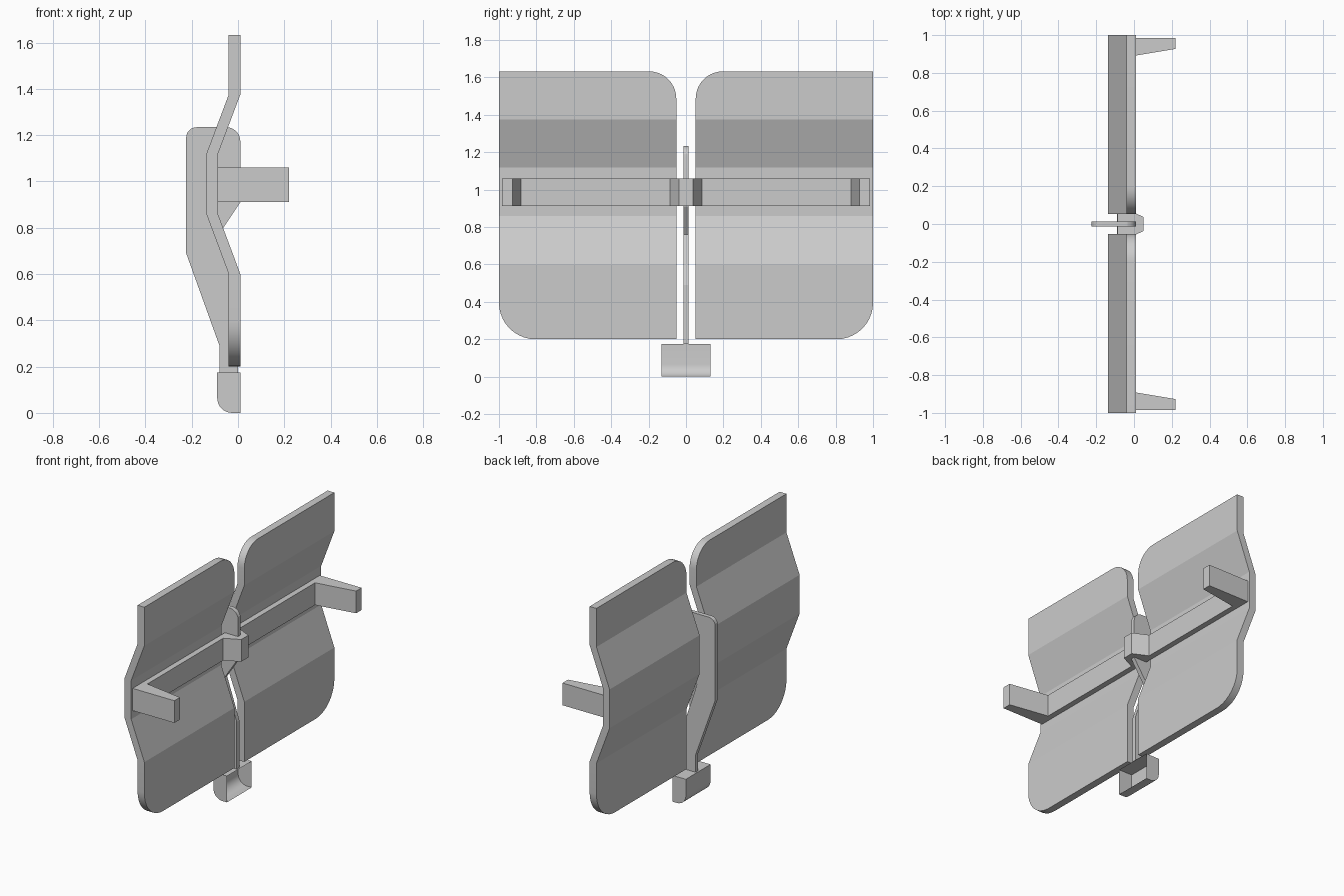
import bpy, bmesh, math
from mathutils import Vector

if "Cube" in bpy.data.objects:
    bpy.data.objects.remove(bpy.data.objects["Cube"])


def rounded(points, seg=10):
    """Outline from (u, v, radius) corners, with arcs where radius > 0."""
    out = []
    n = len(points)
    for i, (u, v, r) in enumerate(points):
        p = Vector((u, v))
        if r == 0:
            out.append(p)
            continue
        a = (Vector(points[i - 1][:2]) - p).normalized()
        b = (Vector(points[(i + 1) % n][:2]) - p).normalized()
        half = a.angle(b) / 2
        centre = p + (a + b).normalized() * (r / math.sin(half))
        start = p + a * (r / math.tan(half)) - centre
        end = p + b * (r / math.tan(half)) - centre
        sweep = math.pi - 2 * half
        for k in range(seg + 1):
            t = k / seg
            w0 = math.sin((1 - t) * sweep) / math.sin(sweep)
            w1 = math.sin(t * sweep) / math.sin(sweep)
            out.append(centre + start * w0 + end * w1)
    return out


def finish(bm, name):
    bmesh.ops.recalc_face_normals(bm, faces=bm.faces)
    mesh = bpy.data.meshes.new(name)
    bm.to_mesh(mesh)
    bm.free()
    obj = bpy.data.objects.new(name, mesh)
    bpy.context.collection.objects.link(obj)
    bpy.ops.object.select_all(action='DESELECT')
    obj.select_set(True)
    bpy.context.view_layer.objects.active = obj
    bpy.ops.object.shade_smooth_by_angle(angle=math.radians(15))
    return obj


def extrude(bm, vector):
    result = bmesh.ops.extrude_face_region(bm, geom=bm.faces[:], use_keep_orig=True)
    verts = [g for g in result["geom"] if isinstance(g, bmesh.types.BMVert)]
    bmesh.ops.translate(bm, verts=verts, vec=vector)


def prism(outline, place, vector):
    bm = bmesh.new()
    bm.faces.new([bm.verts.new(place(*p)) for p in outline])
    extrude(bm, Vector(vector))
    return bm


# Bent side panels: rounded outline, creased, then given thickness
bends = [(-1.0, 0.01), (0.6, 0.01), (0.86, -0.087), (1.118, -0.087), (1.375, 0.01), (3.0, 0.01)]


def bend_x(z):
    for (z0, x0), (z1, x1) in zip(bends, bends[1:]):
        if z <= z1:
            return x0 + (x1 - x0) * (z - z0) / (z1 - z0)
    return bends[-1][1]


bm = bmesh.new()
outline = rounded([(0.052, 0.2, 0), (1.0, 0.2, 0.195), (1.0, 1.632, 0), (0.052, 1.632, 0.145)])
bm.faces.new([bm.verts.new((0, y, z)) for y, z in outline])
for z, _ in bends[1:-1]:
    bmesh.ops.bisect_plane(bm, geom=bm.verts[:] + bm.edges[:] + bm.faces[:],
                           plane_co=(0, 0, z), plane_no=(0, 0, 1))
for v in bm.verts:
    v.co.x = bend_x(v.co.z)
extrude(bm, Vector((-0.05, 0, 0)))
panels = finish(bm, "side_panels")
mirror = panels.modifiers.new("mirror", 'MIRROR')
mirror.use_axis = (False, True, False)

# Central fin
fin = rounded([(-0.224, 1.234, 0.045), (-0.224, 0.69, 0), (-0.08, 0.29, 0), (-0.08, 0.175, 0),
               (0.0, 0.175, 0), (0.0, 0.49, 0), (-0.09, 0.76, 0), (0.01, 0.91, 0),
               (0.01, 1.234, 0.06)], 6)
finish(prism(fin, lambda x, z: (x, -0.014, z), (0, 0.028, 0)), "center_fin")

# Crossbar with end arms and a tapered hub
half = [(-0.087, 0.985), (0.221, 0.985), (0.221, 0.927), (-0.05, 0.882), (-0.05, 0.085), (0.05, 0.037)]
bar = half + [(x, -y) for x, y in reversed(half)]
finish(prism(bar, lambda x, y: (x, y, 0.912), (0, 0, 0.148)), "crossbar")

# Foot shell, open at the front
foot = rounded([(0.01, 0.175, 0), (-0.09, 0.175, 0), (-0.09, 0.0, 0.065), (0.01, 0.0, 0)], 8)
bm = prism(foot, lambda x, z: (x, -0.13, z), (0, 0.26, 0))
front = [f for f in bm.faces if all(v.co.x > 0.005 for v in f.verts)]
bmesh.ops.delete(bm, geom=front, context='FACES')
finish(bm, "foot")
